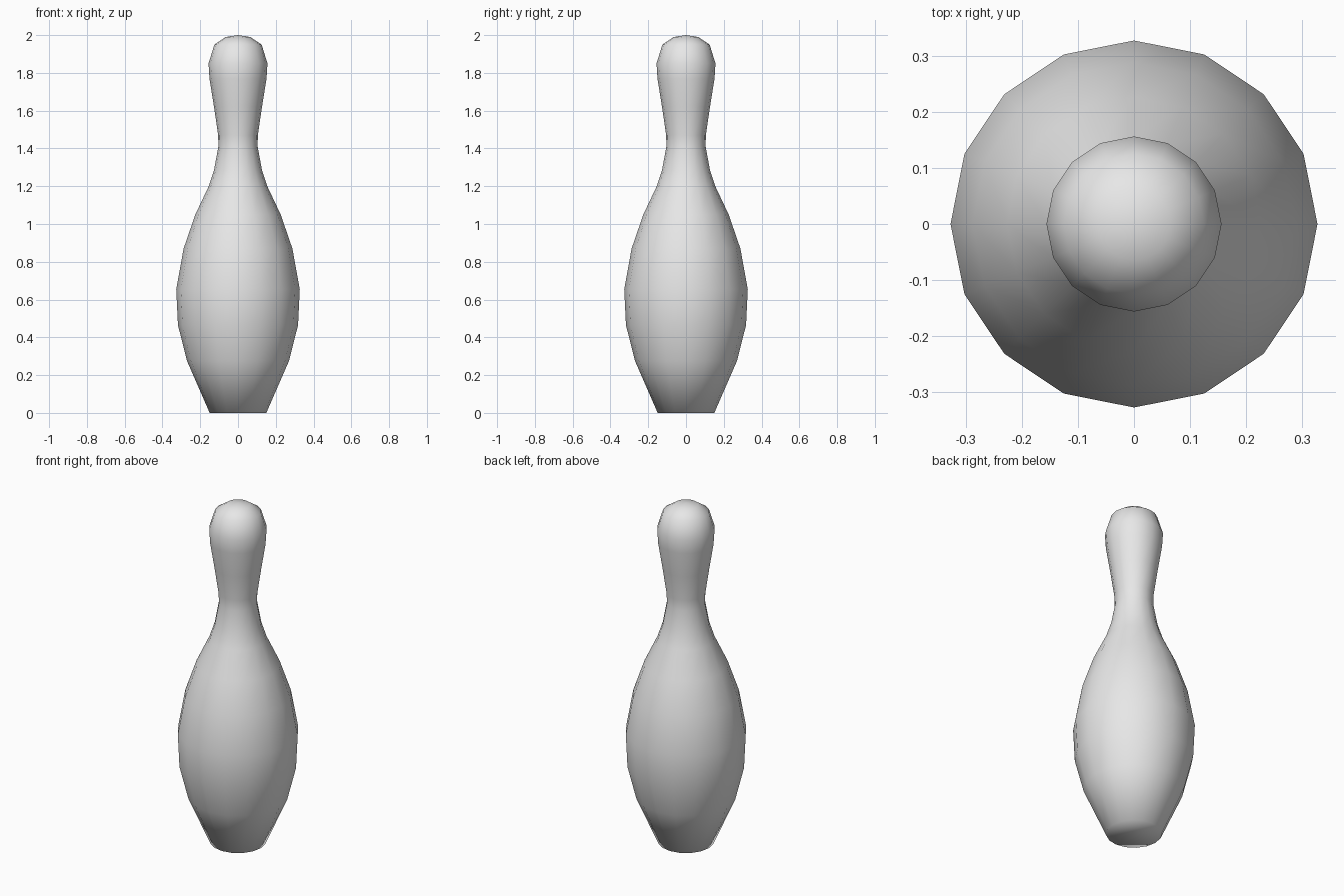
import bpy, bmesh
from math import cos, sin, tau

cube = bpy.data.objects.get("Cube")
if cube:
    bpy.data.objects.remove(cube, do_unlink=True)

SIDES = 16

# Plain grey finish
grey = bpy.data.materials.new("plain_grey")
grey.use_nodes = True
colour = (0.8, 0.8, 0.8, 1.0)
grey.diffuse_color = colour
grey.node_tree.nodes["Principled BSDF"].inputs["Base Color"].default_value = colour

# Radius and height, from the base rim up to the crown
profile = [
    (0.15, 0), (0.27, 0.275), (0.318, 0.465), (0.327, 0.655), (0.288, 0.87),
    (0.226, 1.05), (0.155, 1.2), (0.127, 1.285), (0.104, 1.41), (0.105, 1.47),
    (0.127, 1.62), (0.151, 1.77), (0.156, 1.85), (0.125, 1.95), (0.065, 1.99),
]


def lathe(name, points, crown_z):
    """Turn a profile around z, with a flat base and a fan at the crown."""
    bm = bmesh.new()
    rings = [[bm.verts.new((r * cos(tau * i / SIDES), r * sin(tau * i / SIDES), z))
              for i in range(SIDES)] for r, z in points]
    for low, high in zip(rings, rings[1:]):
        for i in range(SIDES):
            j = (i + 1) % SIDES
            bm.faces.new((low[i], low[j], high[j], high[i]))
    crown = bm.verts.new((0, 0, crown_z))
    top = rings[-1]
    for i in range(SIDES):
        bm.faces.new((top[i], top[(i + 1) % SIDES], crown))
    bm.faces.new(rings[0][::-1])
    for face in bm.faces:
        face.smooth = True
    mesh = bpy.data.meshes.new(name)
    bm.to_mesh(mesh)
    bm.free()
    obj = bpy.data.objects.new(name, mesh)
    bpy.context.collection.objects.link(obj)
    return obj


# Body, neck and head turned as one piece
pin = lathe("pin_body", profile, 2.0)
pin.data.materials.append(grey)
